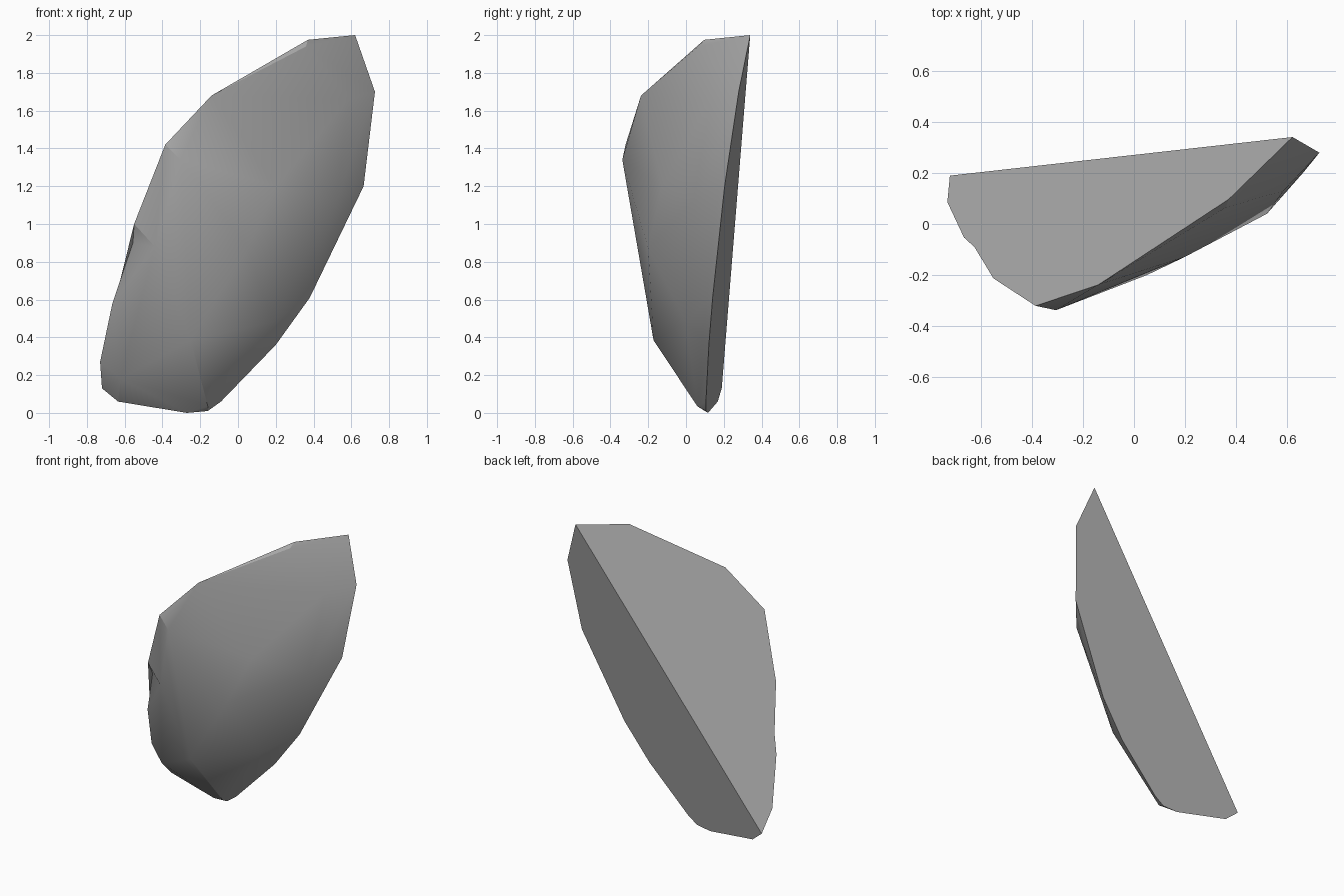
import bpy, bmesh, math
from mathutils import Vector

if "Cube" in bpy.data.objects:
    bpy.data.objects.remove(bpy.data.objects["Cube"])

# Stone material
stone = bpy.data.materials.new("grey_stone")
stone.use_nodes = True
GREY = (0.4, 0.4, 0.4, 1)
stone.diffuse_color = GREY
stone.node_tree.nodes["Principled BSDF"].inputs["Base Color"].default_value = GREY
stone.node_tree.nodes["Principled BSDF"].inputs["Roughness"].default_value = 0.8

# The two flat back faces meet along a ridge that ends at the tip
TIP = Vector((0.62, 0.34, 2.0))


def on_left_plane(x, z):
    return (x, TIP.y + 1.0406 * (x - TIP.x) - 0.665 * (z - TIP.z), z)


def on_right_plane(x, z):
    return (x, TIP.y - 0.115 * (x - TIP.x) + 0.163 * (z - TIP.z), z)


# Rims of the flat back faces, as (x, z) outlines
left_rim = [(0.37, 1.975), (-0.14, 1.68), (-0.385, 1.42), (-0.55, 1.0),
            (-0.665, 0.58), (-0.73, 0.27), (-0.72, 0.13)]
right_rim = [(0.725, 1.7), (0.695, 1.52), (0.665, 1.2), (0.52, 0.9), (0.38, 0.61),
             (0.2, 0.36), (-0.09, 0.06), (-0.16, 0.01), (-0.27, 0.0), (-0.635, 0.06)]

# Chipped corners of the bulging front
front = [(0.36, 0.065, 1.94), (0.585, 0.13, 1.66), (0.52, 0.04, 1.12),
         (0.18, 0.0, 0.48), (-0.16, 0.06, 0.035), (-0.25, -0.172, 0.385),
         (0.05, -0.2, 0.87), (0.2, -0.128, 1.2), (-0.305, -0.337, 1.34),
         (-0.44, -0.232, 0.88), (-0.62, 0.04, 0.18)]

points = [tuple(TIP)] + [on_left_plane(*p) for p in left_rim]
points += [on_right_plane(*p) for p in right_rim] + front

bm = bmesh.new()
for p in points:
    bm.verts.new(p)
hull = bmesh.ops.convex_hull(bm, input=bm.verts[:])
spare = {g for g in hull["geom_interior"] + hull["geom_unused"]
         if isinstance(g, bmesh.types.BMVert)}
bmesh.ops.delete(bm, geom=list(spare), context='VERTS')


# Small notch in the left rim
def nearest(p):
    return min(bm.verts, key=lambda v: (v.co - Vector(p)).length)


upper, lower = (nearest(on_left_plane(*left_rim[i])) for i in (3, 4))
rim_edge = bm.edges.get((upper, lower))
if rim_edge:
    _, notch = bmesh.utils.edge_split(rim_edge, upper, 0.25)
    notch.co = on_left_plane(-0.556, 0.9)
    bmesh.ops.triangulate(bm, faces=list(notch.link_faces))

# Merge the coplanar triangles into clean flat faces
bmesh.ops.dissolve_limit(bm, angle_limit=math.radians(1.0),
                         verts=bm.verts[:], edges=bm.edges[:])
bmesh.ops.recalc_face_normals(bm, faces=bm.faces[:])

mesh = bpy.data.meshes.new("rock_shard")
bm.to_mesh(mesh)
bm.free()
mesh.materials.append(stone)
rock = bpy.data.objects.new("rock_shard", mesh)
bpy.context.collection.objects.link(rock)

# Soft front, crisp chipped edges
bpy.context.view_layer.objects.active = rock
rock.select_set(True)
bpy.ops.object.shade_smooth_by_angle(angle=math.radians(24))
